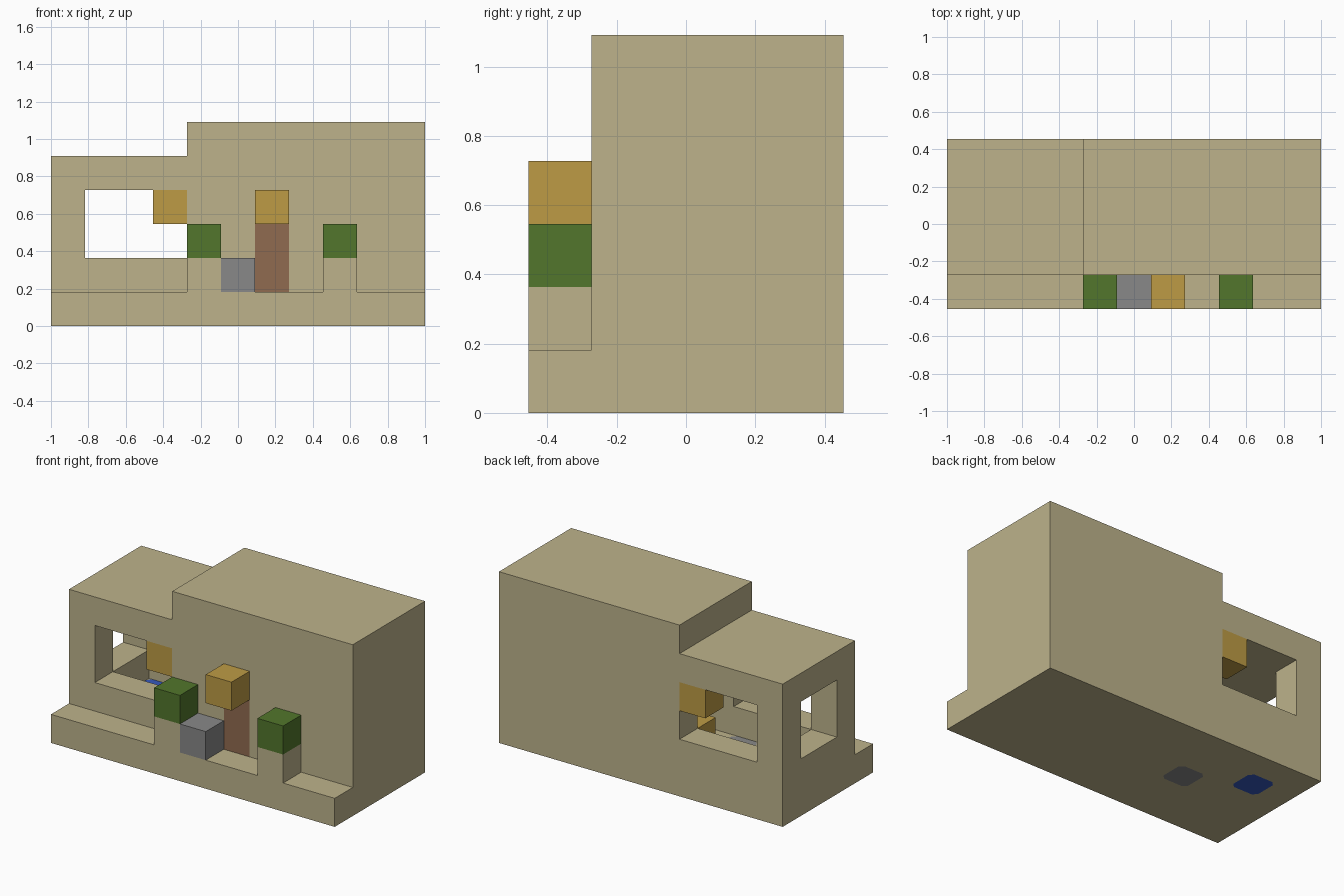
import bpy
import bmesh
from mathutils import Vector

cube = bpy.data.objects.get("Cube")
if cube:
    bpy.data.objects.remove(cube, do_unlink=True)

U = 2 / 11                       # one block
ORIGIN = Vector((5.5, 2.5, 0))   # block coordinates of the centre


def material(name, rgb):
    m = bpy.data.materials.new(name)
    m.use_nodes = True
    m.diffuse_color = (*rgb, 1)
    m.node_tree.nodes["Principled BSDF"].inputs["Base Color"].default_value = (*rgb, 1)
    return m


sand = material("sand", (0.51, 0.45, 0.26))
gold = material("gold", (0.51, 0.33, 0.06))
green = material("leaf green", (0.084, 0.18, 0.025))
grey = material("stone grey", (0.246, 0.246, 0.246))
brown = material("door brown", (0.28, 0.145, 0.08))
blue = material("water blue", (0.036, 0.1, 0.51))


def prism(name, outline, axis, start, end, mat=None):
    """Extrude a 2D outline along y or z, in block units."""
    bm = bmesh.new()
    place = (lambda a, b: (a, start, b)) if axis == "y" else (lambda a, b: (a, b, start))
    face = bm.faces.new([bm.verts.new((Vector(place(a, b)) - ORIGIN) * U) for a, b in outline])
    top = bmesh.ops.extrude_face_region(bm, geom=[face])["geom"]
    shift = Vector((0, 1, 0) if axis == "y" else (0, 0, 1)) * (end - start) * U
    bmesh.ops.translate(bm, vec=shift, verts=[g for g in top if isinstance(g, bmesh.types.BMVert)])
    bmesh.ops.recalc_face_normals(bm, faces=bm.faces)
    mesh = bpy.data.meshes.new(name)
    bm.to_mesh(mesh)
    bm.free()
    obj = bpy.data.objects.new(name, mesh)
    bpy.context.collection.objects.link(obj)
    if mat:
        mesh.materials.append(mat)
    return obj


def box(name, x, y, z, mat=None):
    outline = [(x[0], y[0]), (x[1], y[0]), (x[1], y[1]), (x[0], y[1])]
    return prism(name, outline, "z", z[0], z[1], mat)


def block(name, x, y, z, mat=None, height=1):
    return box(name, (x, x + 1), (y, y + 1), (z, z + height), mat)


def tile(name, x, y, bottom, top, mat=None, c=0.14):
    """Floor tile with clipped corners."""
    outline = [(c, 0), (1 - c, 0), (1, c), (1, 1 - c),
               (1 - c, 1), (c, 1), (0, 1 - c), (0, c)]
    return prism(name, [(x + a, y + b) for a, b in outline], "z", bottom, top, mat)


def combine(target, tool, operation):
    mod = target.modifiers.new(operation.lower(), "BOOLEAN")
    mod.operation = operation
    mod.solver = "EXACT"
    mod.object = tool
    bpy.context.view_layer.objects.active = target
    bpy.ops.object.modifier_apply(modifier=mod.name)
    bpy.data.objects.remove(tool, do_unlink=True)


# House shell with a low and a tall wing, on a stepped base
house = prism("house", [(0, 0), (11, 0), (11, 6), (4, 6), (4, 5), (0, 5)], "y", 1, 5)
combine(house, box("front_step", (0, 11), (0, 1), (0, 1)), "UNION")
for x in (4, 8):
    combine(house, block("planter_post", x, 0, 1), "UNION")

# Hollow room, windows, doorway and floor openings
room = [(1, 1), (10, 1), (10, 5), (5, 5), (5, 4), (1, 4)]
combine(house, prism("room_cutter", room, "y", 2, 4), "DIFFERENCE")
combine(house, box("window_cutter", (1, 4), (0.5, 5.5), (2, 4)), "DIFFERENCE")
combine(house, box("side_window_cutter", (-0.5, 1.5), (2, 4), (2, 4)), "DIFFERENCE")
combine(house, box("door_cutter", (6, 7), (0.5, 2.5), (1, 3)), "DIFFERENCE")

floor_tiles = [("water_tile", 1, 3, blue), ("stone_tile", 3, 2, grey)]
for name, x, y, mat in floor_tiles:
    combine(house, tile("tile_cutter", x, y, -0.5, 1.5), "DIFFERENCE")
    tile(name, x, y, 0, 1, mat)
house.data.materials.clear()
house.data.materials.append(sand)

# Door and the blocks around the house
block("door", 6, 1, 1, brown, height=2)
block("door_lamp", 6, 0, 3, gold)
block("front_stone", 5, 0, 1, grey)
for side, x in (("right", 4), ("left", 8)):
    block(side + "_shrub", x, 0, 2, green)
for side, y in (("front", 1), ("back", 4)):
    block(side + "_window_lamp", 3, y, 3, gold)
block("indoor_lamp", 4, 3, 1, gold)
